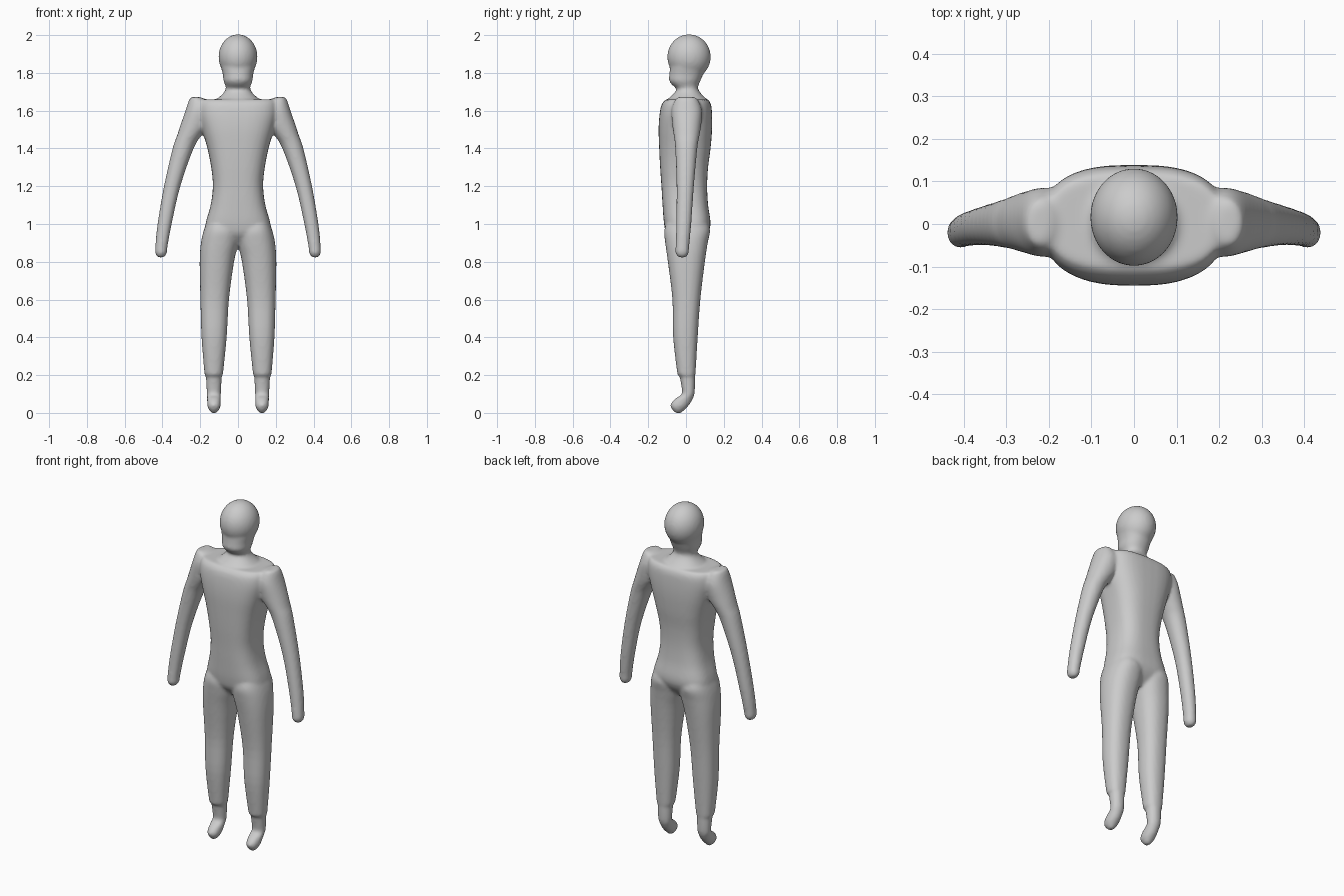
import bpy, bmesh, math
from mathutils import Vector, Matrix

bm = bmesh.new()
SEG = 40


def smooth_rings(rings, steps=4):
    """Catmull-Rom interpolation between the given sections."""
    p = [Vector(r) for r in rings]
    out = []
    for i in range(len(p) - 1):
        a, b, c, d = p[max(i - 1, 0)], p[i], p[i + 1], p[min(i + 2, len(p) - 1)]
        for k in range(steps):
            t = k / steps
            out.append(0.5 * (2 * b + (c - a) * t + (2 * a - 5 * b + 4 * c - d) * t * t
                              + (3 * b - a - 3 * c + d) * t ** 3))
    return out + [p[-1]]


def loft(rings, power=2.0, side=1):
    """Closed loft of horizontal superellipses: (z, x min, x max, y min, y max)."""
    loops = []
    for z, x0, x1, y0, y1 in smooth_rings(rings):
        loop = []
        for i in range(SEG):
            a = 2 * math.pi * i / SEG
            c, s = math.cos(a), math.sin(a)
            u = math.copysign(abs(c) ** (2 / power), c)
            v = math.copysign(abs(s) ** (2 / power), s)
            loop.append(bm.verts.new((side * ((x0 + x1) / 2 + u * (x1 - x0) / 2),
                                      (y0 + y1) / 2 + v * (y1 - y0) / 2, z)))
        loops.append(loop)
    for a, b in zip(loops, loops[1:]):
        for i in range(SEG):
            j = (i + 1) % SEG
            bm.faces.new((a[i], a[j], b[j], b[i]))
    bm.faces.new(loops[0])
    bm.faces.new(loops[-1])


# Head
bmesh.ops.create_uvsphere(bm, u_segments=40, v_segments=24, radius=1, matrix=(
    Matrix.Translation((0, 0.016, 1.885)) @ Matrix.Diagonal((0.103, 0.115, 0.119, 1))))

# Jaw and neck
loft([(1.83, -0.09, 0.09, -0.085, 0.105),
      (1.79, -0.08, 0.08, -0.088, 0.09),
      (1.76, -0.077, 0.077, -0.09, 0.077),
      (1.735, -0.068, 0.068, -0.072, 0.066),
      (1.715, -0.064, 0.064, -0.05, 0.064),
      (1.69, -0.08, 0.08, -0.065, 0.08),
      (1.665, -0.108, 0.108, -0.092, 0.105),
      (1.645, -0.135, 0.135, -0.11, 0.12)], 2.2)

# Torso
loft([(1.66, -0.2, 0.2, -0.105, 0.115),
      (1.635, -0.21, 0.21, -0.128, 0.132),
      (1.58, -0.21, 0.21, -0.14, 0.138),
      (1.5, -0.19, 0.19, -0.145, 0.138),
      (1.4, -0.162, 0.162, -0.142, 0.13),
      (1.3, -0.142, 0.142, -0.137, 0.117),
      (1.2, -0.133, 0.133, -0.13, 0.112),
      (1.1, -0.145, 0.145, -0.124, 0.117),
      (1.0, -0.172, 0.172, -0.116, 0.13),
      (0.94, -0.17, 0.17, -0.1, 0.11),
      (0.885, -0.11, 0.11, -0.05, 0.06)], 2.8)

arm = [(1.672, 0.2, 0.25, -0.045, 0.05),
       (1.65, 0.16, 0.262, -0.062, 0.068),
       (1.6, 0.14, 0.278, -0.077, 0.085),
       (1.52, 0.155, 0.306, -0.072, 0.08),
       (1.47, 0.192, 0.322, -0.065, 0.072),
       (1.4, 0.235, 0.346, -0.057, 0.06),
       (1.2, 0.305, 0.392, -0.05, 0.042),
       (1.0, 0.351, 0.426, -0.052, 0.028),
       (0.88, 0.373, 0.438, -0.055, 0.017),
       (0.845, 0.377, 0.438, -0.055, 0.014),
       (0.823, 0.393, 0.424, -0.04, -0.001)]

leg = [(1.03, 0.04, 0.155, -0.09, 0.1),
       (0.97, 0.0, 0.18, -0.115, 0.127),
       (0.9, -0.002, 0.196, -0.11, 0.115),
       (0.8, 0.021, 0.203, -0.096, 0.1),
       (0.6, 0.048, 0.199, -0.072, 0.076),
       (0.4, 0.06, 0.193, -0.068, 0.062),
       (0.2, 0.08, 0.177, -0.045, 0.05)]

foot = [(0.23, 0.085, 0.172, -0.04, 0.048),
        (0.15, 0.088, 0.168, -0.026, 0.048),
        (0.1, 0.09, 0.165, -0.022, 0.045),
        (0.078, 0.09, 0.164, -0.054, 0.038),
        (0.05, 0.091, 0.163, -0.08, 0.023),
        (0.028, 0.094, 0.16, -0.08, 0.004),
        (0.0, 0.112, 0.142, -0.058, -0.024)]

# Mirrored limbs
for side in (-1, 1):
    loft(arm, 2.1, side)
    loft(leg, 2.3, side)
    loft(foot, 2.1, side)

bmesh.ops.recalc_face_normals(bm, faces=bm.faces)
mesh = bpy.data.meshes.new("body")
bm.to_mesh(mesh)
bm.free()
body = bpy.data.objects.new("body", mesh)
bpy.context.collection.objects.link(body)

# Fuse the parts into one continuous skin
fuse = body.modifiers.new("fuse", 'REMESH')
fuse.mode = 'VOXEL'
fuse.voxel_size = 0.009
fuse.use_smooth_shade = True
relax = body.modifiers.new("relax", 'SMOOTH')
relax.factor = 0.5
relax.iterations = 6
